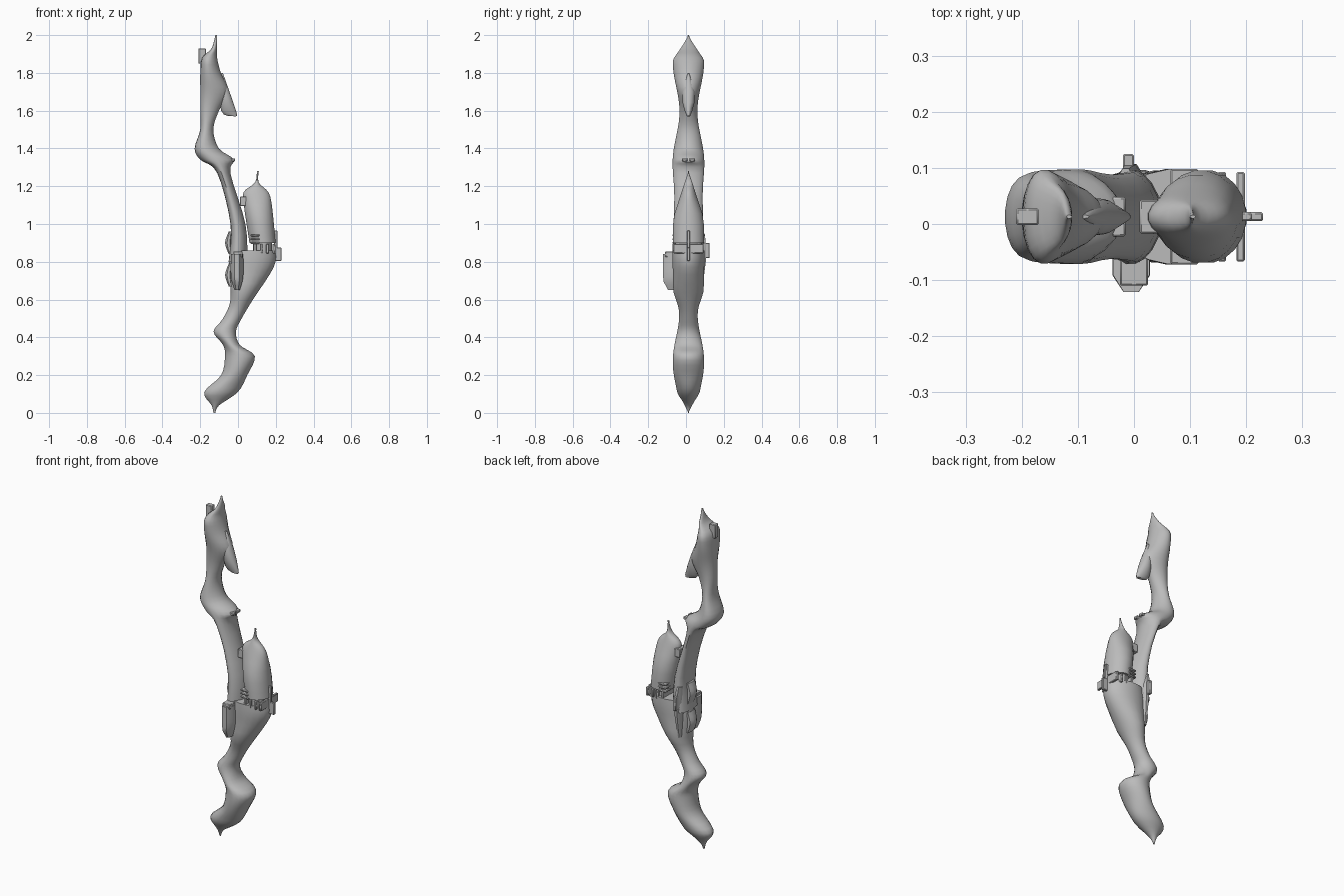
import bpy, bmesh, math
from mathutils import Matrix, Vector

cube = bpy.data.objects.get("Cube")
if cube:
    bpy.data.objects.remove(cube)

MIDDLE = 0.013  # depth of the symmetry plane


def make_material(name, value):
    material = bpy.data.materials.new(name)
    material.use_nodes = True
    colour = (value, value, value, 1)
    material.diffuse_color = colour
    material.node_tree.nodes["Principled BSDF"].inputs["Base Color"].default_value = colour
    return material


grey = make_material("plain grey", 0.5)


def finish(name, bm):
    bmesh.ops.recalc_face_normals(bm, faces=bm.faces)
    mesh = bpy.data.meshes.new(name)
    bm.to_mesh(mesh)
    bm.free()
    mesh.materials.append(grey)
    part = bpy.data.objects.new(name, mesh)
    bpy.context.collection.objects.link(part)
    bpy.ops.object.select_all(action="DESELECT")
    part.select_set(True)
    bpy.context.view_layer.objects.active = part
    bpy.ops.object.shade_smooth_by_angle(angle=math.radians(40))


def blend(before, start, end, after, t):
    """Smooth interpolation from start to end."""
    slope_in, slope_out = (end - before) / 2, (after - start) / 2
    rise = end - start
    bend = 3 * rise - 2 * slope_in - slope_out
    twist = slope_in + slope_out - 2 * rise
    return start + t * (slope_in + t * (bend + t * twist))


def smooth_rows(rows, steps):
    padded = [rows[0], *rows, rows[-1]]
    for group in zip(padded, padded[1:], padded[2:], padded[3:]):
        for step in range(steps):
            yield [blend(*values, step / steps) for values in zip(*group)]
    yield rows[-1]


def loft(name, rows, depth, middle=MIDDLE, sides=20, skew=0, steps=4):
    """Skin over level sections given as height, left edge and right edge."""
    bm = bmesh.new()
    rings = []
    for z, left, right in smooth_rows(rows, steps):
        centre, radius = (left + right) / 2, (right - left) / 2
        half = max(depth(z), 0.003)
        ring = []
        for side in range(sides):
            angle = math.tau * (side + 0.5) / sides
            across, along = math.cos(angle), math.sin(angle)
            x = centre + radius * (across + skew * along * along)
            ring.append(bm.verts.new((x, middle + half * along, z)))
        rings.append(ring)
    for upper, lower in zip(rings, rings[1:]):
        for side in range(sides):
            following = (side + 1) % sides
            bm.faces.new((upper[side], upper[following], lower[following], lower[side]))
    bm.faces.new(rings[0])
    bm.faces.new(rings[-1])
    finish(name, bm)


def block(name, centre, size, bevel=0.003):
    bm = bmesh.new()
    placed = Matrix.Translation(Vector(centre)) @ Matrix.Diagonal((*size, 1))
    bmesh.ops.create_cube(bm, size=1, matrix=placed)
    bmesh.ops.bevel(bm, geom=bm.edges[:], offset=bevel, segments=1, affect="EDGES")
    finish(name, bm)


def bump(z, centre, reach):
    return math.exp(-((z - centre) / reach) ** 2)


def limb_depth(z):
    """Half depth swells at regular heights and tapers at both tips."""
    wave = 0.066 + 0.018 * math.cos(math.tau * (z - 0.27) / 0.53)
    fill = 0.03 * bump(z, 1.05, 0.15) + 0.02 * bump(z, 0.64, 0.07)
    taper = min(1, z / 0.1, max(0, 2 - z) / 0.13)
    return (wave + fill) * taper


def pod_depth(z):
    return 0.083 * min(1, (1.28 - z) / 0.25)


def fin_depth(z):
    return 0.035 * math.sin(math.pi * (1.8 - z) / 0.25)


# Upper limb, from the top spike through the bent joint to the waist
loft("upper_limb", [
    (2, -.12, -.11), (1.93, -.14, -.11), (1.88, -.19, -.11), (1.8, -.2, -.09),
    (1.7, -.2, -.05), (1.6, -.2, -.1), (1.5, -.2, -.13), (1.4, -.23, -.1),
    (1.34, -.2, -.02), (1.27, -.11, -.04), (1, -.04, .04), (.8, -.05, .05),
], limb_depth, skew=-.2)

# Fin hanging from the upper limb
loft("limb_fin", [(1.8, -.1, -.08), (1.6, -.09, -.01), (1.57, -.02, -.01)], fin_depth)

# Lower limb: wide shell, narrow ankle, flared foot and pointed toe
loft("lower_limb", [
    (.86, -.04, .2), (.77, -.05, .19), (.6, -.04, .08), (.5, -.08, .02),
    (.43, -.13, -.01), (.36, -.08, .01), (.3, -.07, .09), (.2, -.09, .05),
    (.11, -.18, 0), (.04, -.14, -.1), (0, -.13, -.12),
], limb_depth)

# Pod beside the waist, with its core, hinge and clasp
loft("pod_shell", [
    (1.28, .1, .11), (1.22, .09, .11), (1.17, .03, .16), (1.1, .03, .18), (.9, .06, .2),
], pod_depth)
loft("pod_core", [(.95, .08, .18), (.84, .08, .18)], lambda z: 0.07, steps=1)
block("pod_hinge", (.03, MIDDLE, 1.12), (.04, .06, .05))
for level in range(3):
    block("vent_bar", (.09, MIDDLE, .9 + level / 50), (.05, .17, .01))
for finger in range(4):
    block("clasp_finger", (.09 + finger / 30, MIDDLE, .87), (.015, .16, .05))
block("outer_latch", (.21, MIDDLE, .84), (.04, .016, .07))
block("outer_latch_arm", (.2, MIDDLE, .9), (.02, .016, .13))

# Rounded case on the front of the waist
loft("front_case", [(.84, -.04, .03), (.72, -.04, .03), (.65, -.02, .01)],
     lambda z: 0.055 * min(1, (z - .6) / .1), middle=-.07, sides=8)
block("front_case_cap", (0, -.08, .84), (.05, .06, .03))

# Bracket and pin on the back of the waist
loft("back_bracket", [(.95, -.03, 0), (.85, -.03, .02), (.65, -.02, 0)],
     lambda z: 0.04 * bump(z, .85, .2), middle=.07, sides=8)
block("back_pin", (-.01, .1, .86), (.02, .05, .08))

# Side pads along the outer edge of the waist
for height in (.9, .73):
    loft("side_pad", [(height + .06, -.05, -.03), (height, -.07, -.03), (height - .06, -.05, -.03)],
         lambda z: 0.035, sides=8)

# Fittings at the top and at the joint
block("top_fitting", (-.19, MIDDLE, 1.89), (.04, .03, .08))
block("top_fitting_base", (-.18, MIDDLE, 1.83), (.03, .05, .06))
for side in (-1, 1):
    block("joint_clip", (-.03, MIDDLE + side / 50, 1.34), (.03, .03, .016))
